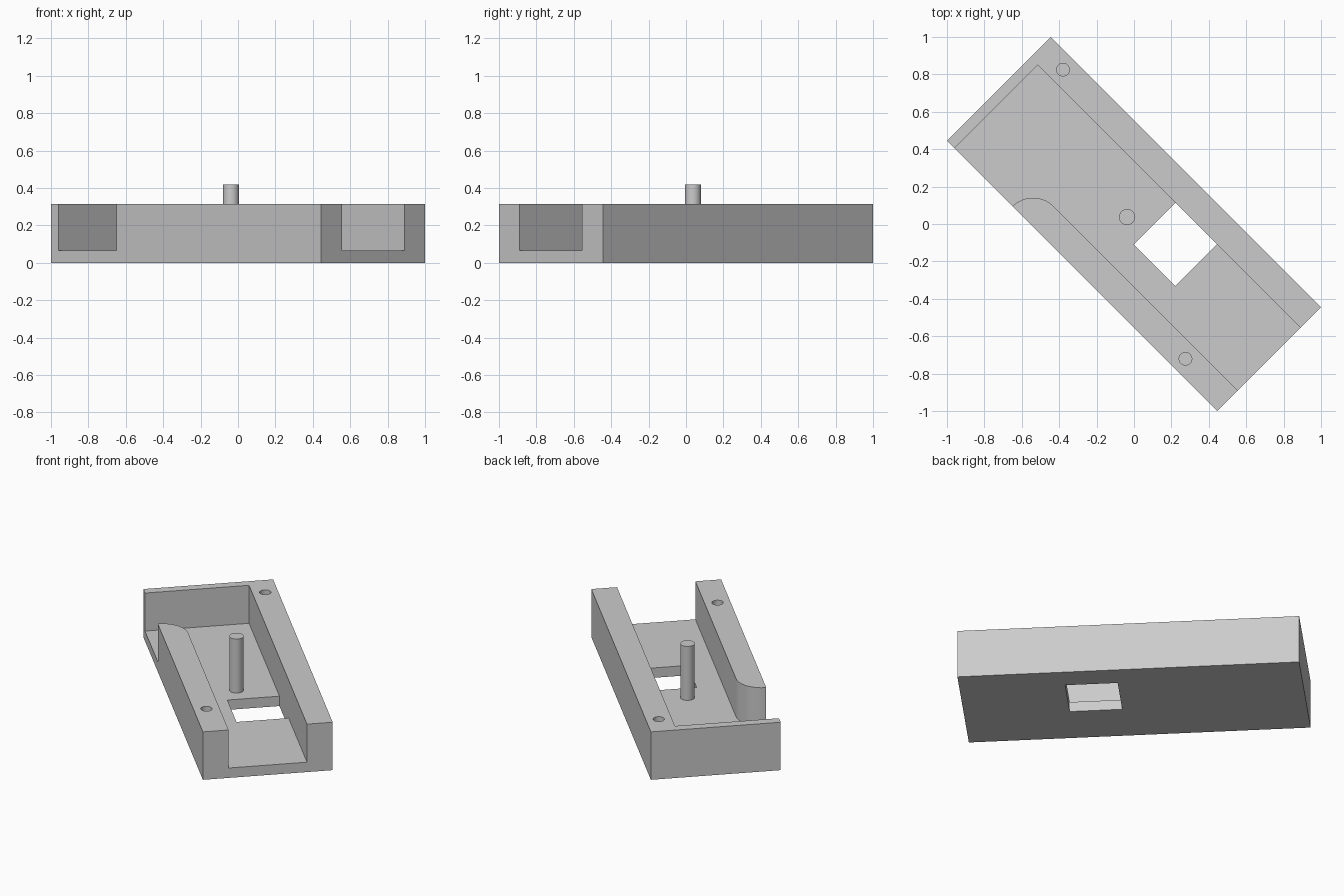
import bpy, bmesh
from math import pi, cos, sin, radians

if "Cube" in bpy.data.objects:
    bpy.data.objects.remove(bpy.data.objects["Cube"], do_unlink=True)

grey = bpy.data.materials.new("plain grey")
grey.use_nodes = True
COLOUR = (0.6, 0.6, 0.6, 1)
grey.diffuse_color = COLOUR
grey.node_tree.nodes["Principled BSDF"].inputs["Base Color"].default_value = COLOUR

# Tray dimensions, laid out along x before it is turned
HALF_L, HALF_W, TOP, FLOOR = 1.0218, 0.3925, 0.315, 0.065
INNER = 0.237           # half width of the channel
RAIL = HALF_W - INNER   # rail thickness
END = -0.965            # inner face of the end wall
TURN = radians(-45)


def prism(name, outline, z0, z1):
    """Extrude a counter-clockwise plan outline between two heights."""
    bm = bmesh.new()
    base = bm.faces.new([bm.verts.new((x, y, z0)) for x, y in outline])
    up = bmesh.ops.extrude_face_region(bm, geom=[base], use_keep_orig=True)
    top = [v for v in up["geom"] if isinstance(v, bmesh.types.BMVert)]
    bmesh.ops.translate(bm, verts=top, vec=(0, 0, z1 - z0))
    bmesh.ops.recalc_face_normals(bm, faces=bm.faces)
    mesh = bpy.data.meshes.new(name)
    bm.to_mesh(mesh)
    bm.free()
    mesh.materials.append(grey)
    obj = bpy.data.objects.new(name, mesh)
    bpy.context.collection.objects.link(obj)
    return obj


def rect(x0, x1, y0, y1):
    return [(x0, y0), (x1, y0), (x1, y1), (x0, y1)]


def circle(x, y, r, n=32):
    return [(x + r * cos(2 * pi * i / n), y + r * sin(2 * pi * i / n)) for i in range(n)]


def cut(obj, cutter):
    """Subtract the cutter, then discard it."""
    bpy.context.view_layer.objects.active = obj
    mod = obj.modifiers.new("cut", "BOOLEAN")
    mod.operation, mod.solver, mod.object = "DIFFERENCE", "EXACT", cutter
    bpy.ops.object.modifier_apply(modifier=mod.name)
    bpy.data.objects.remove(cutter, do_unlink=True)


tray = prism("tray", rect(-HALF_L, HALF_L, -HALF_W, HALF_W), 0, TOP)

# Channel open at one end and at the side, with a rounded rail end
arc_x = -0.371
arc = [(arc_x + RAIL * cos(a), -HALF_W + RAIL * sin(a))
       for a in (pi - i * pi / 32 for i in range(17))]
channel = [(END, -0.5), (arc_x - RAIL, -0.5)] + arc + [(1.1, -INNER), (1.1, INNER), (END, INNER)]
cut(tray, prism("channel_cutter", channel, FLOOR, 0.5))

# Square window through the floor
cut(tray, prism("window_cutter", rect(0.077, 0.391, -0.078, INNER), -0.1, 0.2))

# Blind screw holes in the rails
for x, y in ((-0.852, 0.315), (0.704, -0.315)):
    cut(tray, prism("hole_cutter", circle(x, y, 0.034), 0.1, 0.5))

# Upright pin standing on the floor
pin = prism("pin", circle(0, 0, 0.043), FLOOR, 0.42)
pin.location = (-0.037, 0.037, 0)

for obj in (tray, pin):
    obj.rotation_euler.z = TURN
    bpy.ops.object.select_all(action="DESELECT")
    obj.select_set(True)
    bpy.context.view_layer.objects.active = obj
    bpy.ops.object.shade_smooth_by_angle(angle=radians(30))
